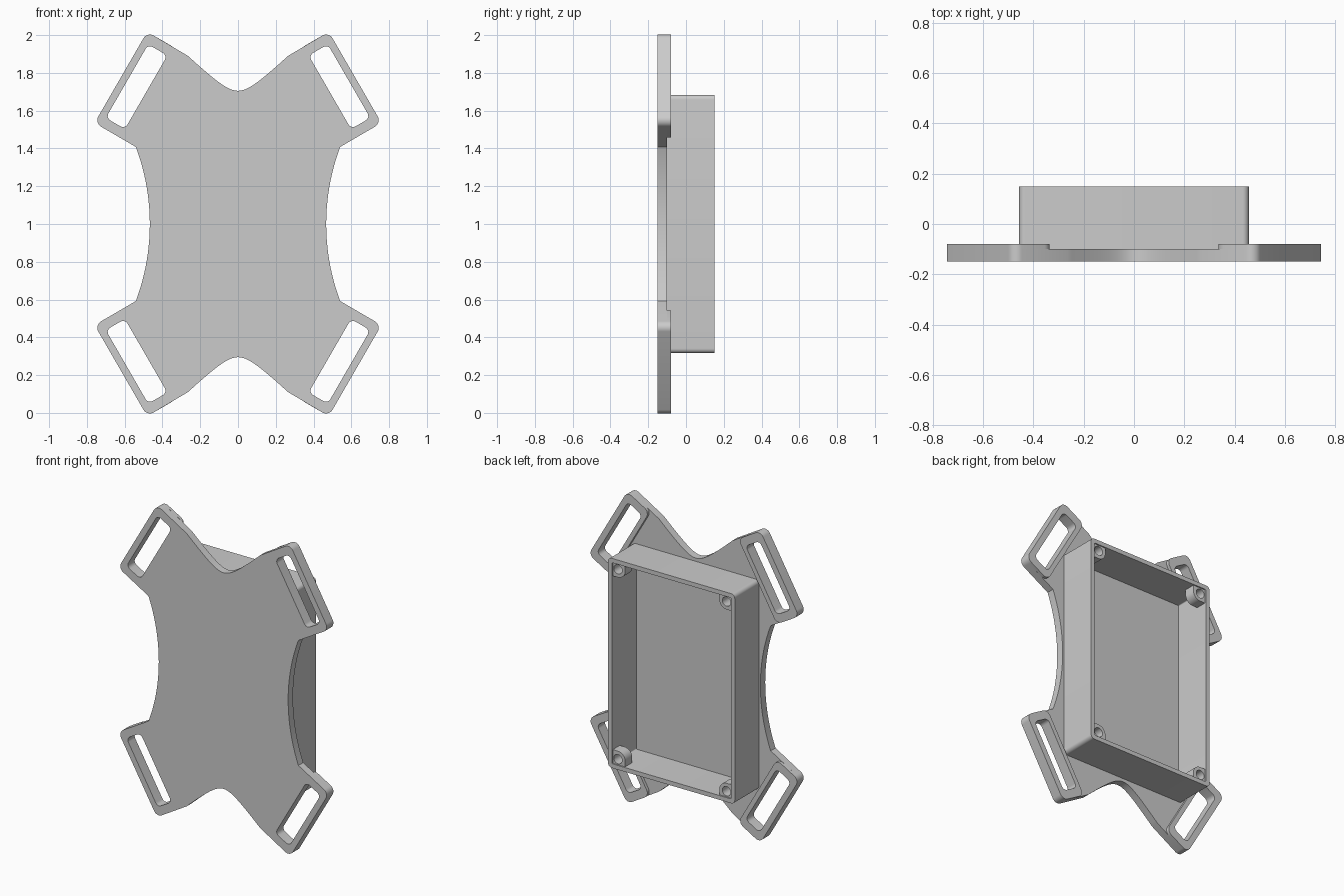
import bpy, bmesh
from math import sin, cos, pi, sqrt, radians

cube = bpy.data.objects.get("Cube")
if cube:
    bpy.data.objects.remove(cube)

grey = bpy.data.materials.new("plain_grey")
grey.use_nodes = True
grey.diffuse_color = (0.6, 0.6, 0.6, 1)
grey.node_tree.nodes["Principled BSDF"].inputs["Base Color"].default_value = (0.6, 0.6, 0.6, 1)


def rounded_corners(cx, cz, w, h, r, tilt=0.0, steps=8):
    """Four corner arcs of a rounded rectangle, counter-clockwise."""
    arcs = []
    for i, (sx, sz) in enumerate([(1, 1), (-1, 1), (-1, -1), (1, -1)]):
        arc = []
        for k in range(steps + 1):
            a = (i + k / steps) * pi / 2
            u = sx * (w / 2 - r) + r * cos(a)
            v = sz * (h / 2 - r) + r * sin(a)
            arc.append((cx + u * cos(tilt) - v * sin(tilt), cz + u * sin(tilt) + v * cos(tilt)))
        arcs.append(arc)
    return arcs


def rounded_rect(*args):
    return [p for arc in rounded_corners(*args) for p in arc]


def flip(points, sx, sz):
    return [(x * sx, z * sz) for x, z in points]


def prism(name, loops, y0, y1):
    """Extrude outlines (with holes) in the x-z plane from y0 to y1."""
    curve = bpy.data.curves.new(name + "_profile", "CURVE")
    curve.dimensions = "2D"
    curve.fill_mode = "BOTH"
    curve.extrude = (y1 - y0) / 2
    for loop in loops:
        spline = curve.splines.new("POLY")
        spline.points.add(len(loop) - 1)
        for point, (x, z) in zip(spline.points, loop):
            point.co = (x, z, 0, 1)
        spline.use_cyclic_u = True
    helper = bpy.data.objects.new(name + "_helper", curve)
    bpy.context.collection.objects.link(helper)
    graph = bpy.context.evaluated_depsgraph_get()
    mesh = bpy.data.meshes.new_from_object(helper.evaluated_get(graph))
    bpy.data.objects.remove(helper)
    bpy.data.curves.remove(curve)

    bm = bmesh.new()
    bm.from_mesh(mesh)
    for v in bm.verts:
        v.co = (v.co.x, (y0 + y1) / 2 + v.co.z, v.co.y + 1)
    bmesh.ops.remove_doubles(bm, verts=bm.verts, dist=1e-5)
    bmesh.ops.recalc_face_normals(bm, faces=bm.faces)
    bm.to_mesh(mesh)
    bm.free()
    mesh.materials.clear()
    mesh.materials.append(grey)
    obj = bpy.data.objects.new(name, mesh)
    bpy.context.collection.objects.link(obj)
    bpy.ops.object.select_all(action="DESELECT")
    obj.select_set(True)
    bpy.context.view_layer.objects.active = obj
    bpy.ops.object.shade_smooth_by_angle()
    return obj


QUADRANTS = {"upper_left": (1, 1), "upper_right": (-1, 1),
             "lower_left": (1, -1), "lower_right": (-1, -1)}
FRONT, PLATE, LUG, RIM = -0.15, -0.10, -0.08, 0.15

# Strap lug and slot, tilted, in the upper +x quadrant
tilt = radians(30)
lug = rounded_corners(0.54, 0.73, 0.185, 0.557, 0.04, tilt)
slot = rounded_rect(0.537, 0.727, 0.117, 0.449, 0.028, tilt)

# Quarter outline of the plate: valley, lug corners, waisted side
valley = [(x, 0.705 + sqrt(0.079 ** 2 + (0.95 * x) ** 2) - 0.079)
          for x in (0.265 * i / 16 for i in range(17))]
radius = 1.16
side = [(0.467 + radius - sqrt(radius ** 2 - z * z), z)
        for z in (0.408 * (1 - i / 16) for i in range(17))]
quarter = valley + lug[0][::-1] + lug[3][::-1] + side
outline = (quarter + flip(quarter[-2::-1], 1, -1)
           + flip(quarter[1:], -1, -1) + flip(quarter[-2:0:-1], -1, 1))
prism("base_plate", [outline] + [flip(slot, *s) for s in QUADRANTS.values()], FRONT, PLATE)

# Raised frames around the strap slots
lug_loop = [p for arc in lug for p in arc]
for name, s in QUADRANTS.items():
    prism("strap_lug_" + name, [flip(lug_loop, *s), flip(slot, *s)], PLATE, LUG)

# Open box walls; the plate is the floor
W, H, WALL = 0.457, 0.684, 0.028
prism("box_walls", [rounded_rect(0, 0, 2 * W, 2 * H, 0.025),
                    rounded_rect(0, 0, 2 * (W - WALL), 2 * (H - WALL), 0.006)], PLATE, RIM)

# Screw posts in the box corners, slightly below the rim
cx, cz, r = W - 0.065, H - 0.065, 0.052
ex, ez = W - 0.02, H - 0.02
arc = [(cx + r * cos(a), cz + r * sin(a)) for a in (pi + pi / 2 * k / 10 for k in range(11))]
post = [(ex, ez), (cx - r, ez)] + arc + [(ex, cz - r)]
hole = rounded_rect(cx, cz, 0.06, 0.06, 0.03)
for name, s in QUADRANTS.items():
    prism("screw_post_" + name, [flip(post, *s), flip(hole, *s)], RIM - 0.08, RIM - 0.008)
